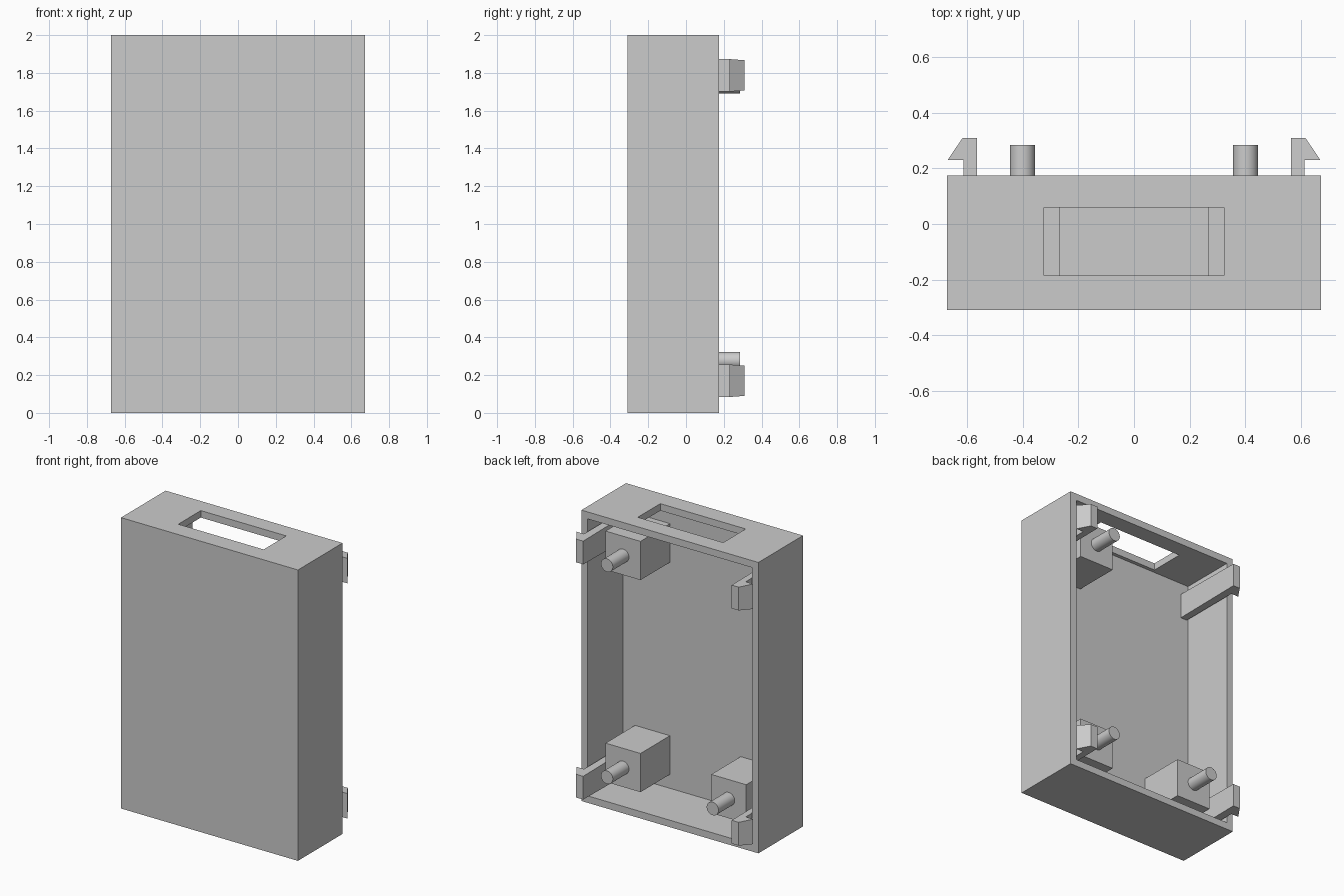
import bpy, bmesh, math
from mathutils import Vector

if "Cube" in bpy.data.objects:
    bpy.data.objects.remove(bpy.data.objects["Cube"], do_unlink=True)

GRAY = (0.6, 0.6, 0.6, 1)
gray = bpy.data.materials.new("plain gray plastic")
gray.use_nodes = True
gray.diffuse_color = GRAY
gray.node_tree.nodes["Principled BSDF"].inputs["Base Color"].default_value = GRAY

HALF_W, HEIGHT, WALL = 0.673, 2.0, 0.048
FRONT, BACK, FLOOR = -0.31, 0.175, -0.21   # FLOOR is the inner side of the front wall


def finish(name, bm):
    bmesh.ops.recalc_face_normals(bm, faces=bm.faces)
    mesh = bpy.data.meshes.new(name)
    bm.to_mesh(mesh)
    bm.free()
    mesh.materials.append(gray)
    obj = bpy.data.objects.new(name, mesh)
    bpy.context.collection.objects.link(obj)
    return obj


def box(name, low, high):
    low, high = Vector(low), Vector(high)
    bm = bmesh.new()
    bmesh.ops.create_cube(bm, size=1)
    bmesh.ops.scale(bm, vec=high - low, verts=bm.verts)
    bmesh.ops.translate(bm, vec=(low + high) / 2, verts=bm.verts)
    return finish(name, bm)


def cut(target, cutter):
    cutter.hide_render = True
    mod = target.modifiers.new("cut", "BOOLEAN")
    mod.operation, mod.solver, mod.object = "DIFFERENCE", "EXACT", cutter
    bpy.context.view_layer.objects.active = target
    bpy.ops.object.modifier_apply(modifier=mod.name)
    bpy.data.objects.remove(cutter, do_unlink=True)


# Case: a tray open at the back, with a slot in the top wall
case = box("case", (-HALF_W, FRONT, 0), (HALF_W, BACK, HEIGHT))
cut(case, box("cavity_cutter", (WALL - HALF_W, FLOOR, WALL),
              (HALF_W - WALL, BACK + 0.1, HEIGHT - WALL)))
cut(case, box("slot_cutter", (-0.325, -0.185, HEIGHT - 0.1),
              (0.325, 0.06, HEIGHT + 0.1)))


# Mounting blocks, each with a round peg; one corner has none
def mount(name, x, z):
    half = 0.133
    box(name + "_block", (x - half, FLOOR, z - half), (x + half, 0.11, z + half))
    bpy.ops.mesh.primitive_cylinder_add(
        vertices=48, radius=0.045, depth=0.185,
        location=(x, 0.1925, z), rotation=(math.pi / 2, 0, 0))
    peg = bpy.context.object
    peg.name = name + "_peg"
    peg.data.materials.append(gray)
    bpy.ops.object.shade_smooth_by_angle()


mount("lower_left", 0.402, 0.277)
mount("lower_right", -0.402, 0.277)
mount("upper_left", 0.402, 1.735)


# Snap clips: long arms from the front wall with outward hooks
def clip(name, side, z):
    profile = [(0.565, FLOOR), (0.615, FLOOR), (0.615, 0.23),
               (0.672, 0.23), (0.618, 0.31), (0.565, 0.31)]
    bm = bmesh.new()
    rings = []
    for end in (-1, 1):
        rings.append([bm.verts.new((side * x, y, z + end * (0.08 if y > 0.3 else 0.086)))
                      for x, y in profile])
        bm.faces.new(rings[-1])
    lower, upper = rings
    for i in range(len(profile)):
        j = (i + 1) % len(profile)
        bm.faces.new((lower[i], lower[j], upper[j], upper[i]))
    finish(name, bm)


for side, label in ((1, "left"), (-1, "right")):
    clip("lower_" + label + "_clip", side, 0.17)
    clip("upper_" + label + "_clip", side, 1.787)
